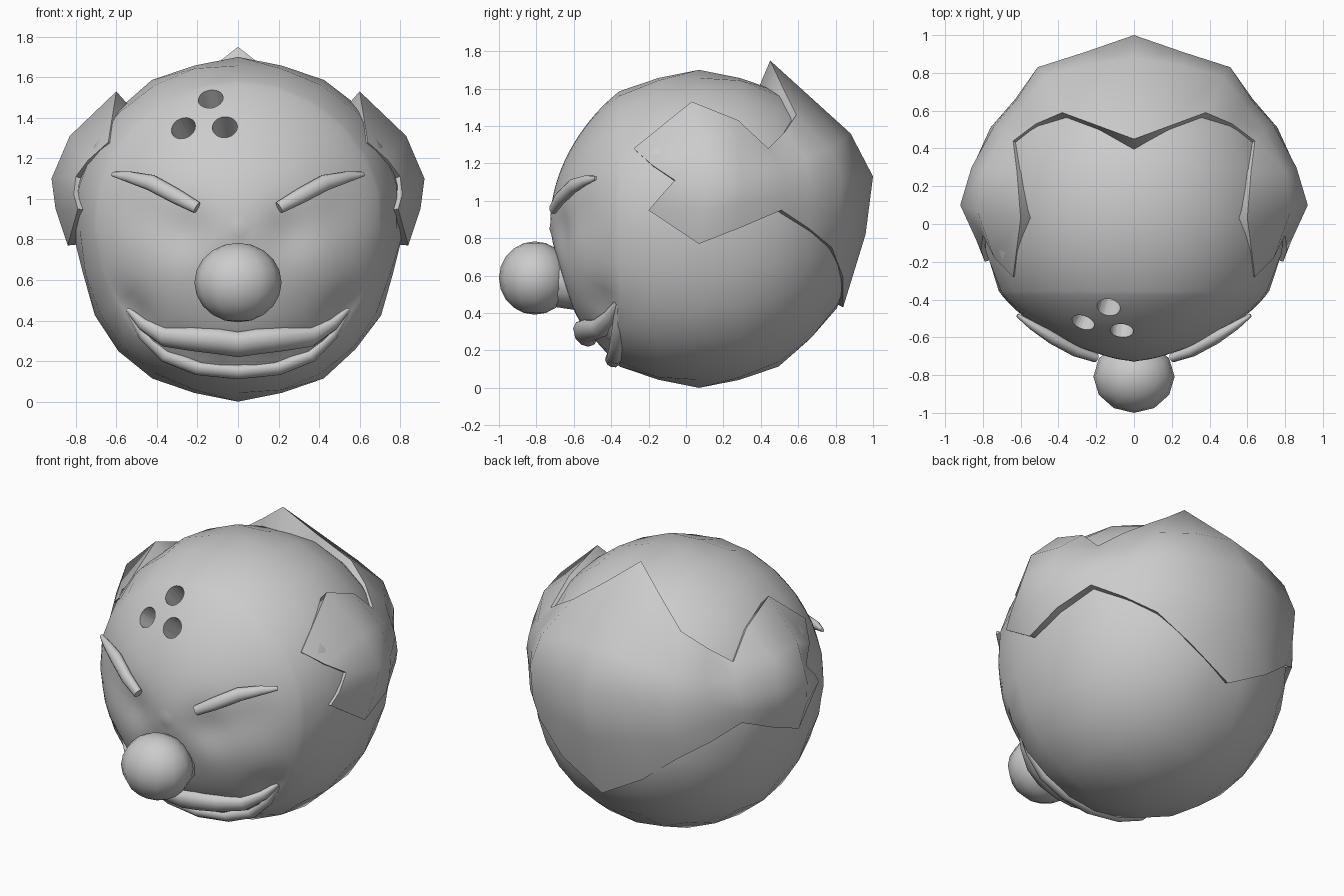
import bpy, bmesh
from math import sin, cos, pi, radians, exp, sqrt, hypot
from mathutils import Vector

cube = bpy.data.objects.get("Cube")
if cube:
    bpy.data.objects.remove(cube)

R = 0.85
C = Vector((0, 0.07, 0.85))
SIDES, SUB, STEPS = 24, 2, 24      # ball sides, face subdivisions, face rings

grey = bpy.data.materials.new("plain_grey")
grey.use_nodes = True
colour = (0.6, 0.6, 0.6, 1)
grey.diffuse_color = colour
grey.node_tree.nodes["Principled BSDF"].inputs["Base Color"].default_value = colour


def select(ob):
    bpy.ops.object.select_all(action='DESELECT')
    ob.select_set(True)
    bpy.context.view_layer.objects.active = ob


def smooth(ob, angle):
    select(ob)
    bpy.ops.object.shade_smooth_by_angle(angle=radians(angle))


def finish(name, bm, angle=60, mirror=True):
    bmesh.ops.recalc_face_normals(bm, faces=bm.faces[:])
    mesh = bpy.data.meshes.new(name)
    bm.to_mesh(mesh)
    bm.free()
    mesh.materials.append(grey)
    ob = bpy.data.objects.new(name, mesh)
    bpy.context.collection.objects.link(ob)
    smooth(ob, angle)
    if mirror:
        mod = ob.modifiers.new("mirror", 'MIRROR')
        mod.use_clip = True
        mod.merge_threshold = 0.002
    return ob


def flatten(x, z):
    """How far the face is pressed back from the round ball."""
    d = min(1, hypot(x, z - C.z) / (R * sin(pi / 3)))
    return 0.05 * (1 - d ** 6)


def on_face(x, z, lift=0.0):
    """Point on the front of the head, pushed out along the ball's normal."""
    n = Vector((x, -sqrt(R * R - x * x - (z - C.z) ** 2), z - C.z)).normalized()
    return C + n * (R + lift) + Vector((0, flatten(x, z), 0))


# Face relief: x, z, size, height
RELIEF = [(0.27, 0.84, 0.10, -0.04), (0, 0.60, 0.14, -0.03), (0.5, 0.92, 0.1, -0.02),
          (0.56, 0.41, 0.08, -0.05), (0, 0.21, 0.05, -0.03), (0.25, 0.24, 0.05, -0.03)]


def relief(p):
    return sum(h * exp(-((abs(p.x) - x) ** 2 + (p.z - z) ** 2) / (2 * s * s))
               for x, z, s, h in RELIEF)


def narrow(p):
    """Slightly flatter sides at jaw height."""
    p.x *= 1 - 0.06 * (p.x / R) ** 2 * exp(-((p.z - 0.55) / 0.3) ** 2 / 2)
    return p


# Head: ball with a finely divided face
def ring(bm, polar, count, flat):
    verts = []
    for i in range(count):
        a = 2 * pi * i / count
        off = a % (2 * pi / SIDES) - pi / SIDES
        chord = 1 + flat * (cos(pi / SIDES) / cos(off) - 1)
        n = Vector((sin(polar) * cos(a) * chord, -cos(polar), sin(polar) * sin(a) * chord))
        p = C + n * R
        if count > SIDES:
            p += n * relief(p) * (1 - flat) + Vector((0, flatten(p.x, p.z), 0))
        elif min(abs(c) for c in n) < 0.01 and max(abs(c) for c in n) > 0.7:
            # Ball is a little flatter halfway between its main corners
            step = round(math_degrees(max(n, key=abs), n) / 15)
            p = C + n * R * (0.983 if step % 2 else 1)
        verts.append(bm.verts.new(narrow(p)))
    return verts


def math_degrees(largest, n):
    """Angle in degrees between a direction and its nearest main axis."""
    axis = [1 if c == largest else 0 for c in n]
    return Vector(axis).angle(n if largest > 0 else -n) * 180 / pi


def fan(bm, verts, tip):
    for i, v in enumerate(verts):
        bm.faces.new((v, verts[(i + 1) % len(verts)], tip))


def bridge(bm, a, b):
    n = len(a)
    for i in range(n):
        bm.faces.new((a[i], a[(i + 1) % n], b[(i + 1) % n], b[i]))


bm = bmesh.new()
face_rings = [ring(bm, radians(60) * k / STEPS, SIDES * SUB, (k / STEPS) ** 12)
              for k in range(1, STEPS + 1)]
fan(bm, face_rings[0], bm.verts.new(on_face(0, C.z)))
for a, b in zip(face_rings, face_rings[1:]):
    bridge(bm, a, b)
back_rings = [ring(bm, radians(d), SIDES, 0) for d in range(75, 180, 15)]
edge = face_rings[-1]
for i in range(SIDES):
    inner = [edge[(i * SUB + k) % len(edge)] for k in range(SUB + 1)]
    bm.faces.new(inner + [back_rings[0][(i + 1) % SIDES], back_rings[0][i]])
for a, b in zip(back_rings, back_rings[1:]):
    bridge(bm, a, b)
fan(bm, back_rings[-1], bm.verts.new(C + Vector((0, R, 0))))
head = finish("head", bm, mirror=False)

# Three finger holes drilled into the forehead
for x, z in ((-0.135, 1.495), (-0.27, 1.35), (-0.065, 1.355)):
    p = on_face(x, z)
    bpy.ops.mesh.primitive_cylinder_add(vertices=24, radius=0.062, depth=0.4, location=p)
    cutter = bpy.context.object
    cutter.name = "hole_cutter"
    cutter.hide_render = True
    cutter.rotation_euler = (p - C).to_track_quat('Z', 'Y').to_euler()
    mod = head.modifiers.new("hole", 'BOOLEAN')
    mod.operation, mod.solver, mod.object = 'DIFFERENCE', 'EXACT', cutter
    select(head)
    bpy.ops.object.modifier_apply(modifier=mod.name)
    bpy.data.objects.remove(cutter)
smooth(head, 50)


# Tapered strips that follow the face: x, z, half thickness, lift
def strip(name, path, sides=10):
    bm = bmesh.new()
    pts = [on_face(x, z, lift) for x, z, r, lift in path]
    loops = []
    for i, p in enumerate(pts):
        t = (pts[min(i + 1, len(pts) - 1)] - pts[max(i - 1, 0)]).normalized()
        if path[i][0] == 0:
            t = Vector((1, 0, 0))
        side = t.cross((p - C).normalized()).normalized()
        out = side.cross(t)
        r = path[i][2]
        loops.append([bm.verts.new(p + (side * cos(a) + out * sin(a) * 0.8) * r)
                      for a in (2 * pi * k / sides for k in range(sides))])
    for a, b in zip(loops, loops[1:]):
        bridge(bm, a, b)
    bm.faces.new(loops[-1])
    if path[0][0] > 0:
        bm.faces.new(loops[0])
    finish(name, bm)


strip("eyebrows", [(0.2, 0.955, 0.03, 0.01), (0.3, 1.01, 0.038, 0.015),
                   (0.42, 1.075, 0.04, 0.02), (0.52, 1.1, 0.028, 0.03),
                   (0.59, 1.11, 0.012, 0.04)])
strip("upper_lip", [(0, 0.29, 0.07, 0.01), (0.1, 0.305, 0.07, 0.01), (0.22, 0.315, 0.065, 0.01),
                    (0.36, 0.32, 0.055, 0), (0.48, 0.37, 0.035, -0.02),
                    (0.57, 0.435, 0.014, -0.04)])
strip("lower_lip", [(0, 0.145, 0.042, 0), (0.2, 0.165, 0.042, 0), (0.36, 0.225, 0.038, 0),
                    (0.48, 0.315, 0.03, -0.02), (0.57, 0.425, 0.014, -0.04)])

# Nose: a ball on a short stem
bpy.ops.mesh.primitive_uv_sphere_add(segments=12, ring_count=10, location=(0, -0.808, 0.587))
nose = bpy.context.object
nose.name = "nose"
nose.scale = (0.215, 0.192, 0.196)
bpy.ops.mesh.primitive_cone_add(vertices=12, radius1=0.17, radius2=0.14, depth=0.2,
                                location=(0, -0.65, 0.58), rotation=(pi / 2, 0, 0))
stem = bpy.context.object
stem.name = "nose_stem"
for ob in (nose, stem):
    ob.data.materials.append(grey)
    smooth(ob, 60)

# Hair: jagged shell around the sides and back, columns from back centre to front
COLUMNS = [
    [(0, .45, 1.75), (0, .88, 1.36), (0, 1, 1.13), (0, .96, .82), (0, .84, .43)],
    [(.19, .52, 1.6), (.25, .84, 1.33), (.26, .91, 1.12), (.26, .9, .86), (.28, .84, .59)],
    [(.38, .59, 1.46), (.47, .78, 1.28), (.51, .83, 1.1), (.5, .82, .9), (.48, .78, .75)],
    [(.52, .53, 1.37), (.58, .64, 1.23), (.62, .66, 1.1), (.63, .66, .97), (.63, .66, .85)],
    [(.64, .44, 1.28), (.69, .5, 1.2), (.74, .52, 1.1), (.76, .51, 1.02), (.75, .51, .95)],
    [(.62, .28, 1.43), (.8, .28, 1.28), (.86, .3, 1.1), (.86, .29, .98), (.83, .3, .86)],
    [(.6, .03, 1.53), (.83, .07, 1.31), (.92, .1, 1.1), (.9, .08, .95), (.84, .07, .77)],
    [(.64, -.28, 1.28), (.74, -.18, 1.19), (.8, -.06, 1.11), (.81, -.14, 1.02), (.79, -.2, .95)],
]
bm = bmesh.new()
grid = [[bm.verts.new(p) for p in col] for col in COLUMNS]
for a, b in zip(grid, grid[1:]):
    for i in range(len(a) - 1):
        bm.faces.new((a[i], a[i + 1], b[i + 1], b[i]))
# Close the jagged rim down into the head
rim = [e for e in bm.edges if e.is_boundary and any(v.co.x > 0 for v in e.verts)]
for item in bmesh.ops.extrude_edge_only(bm, edges=rim)["geom"]:
    if isinstance(item, bmesh.types.BMVert):
        item.co = C + (item.co - C).normalized() * 0.79
finish("hair", bm, angle=55)
